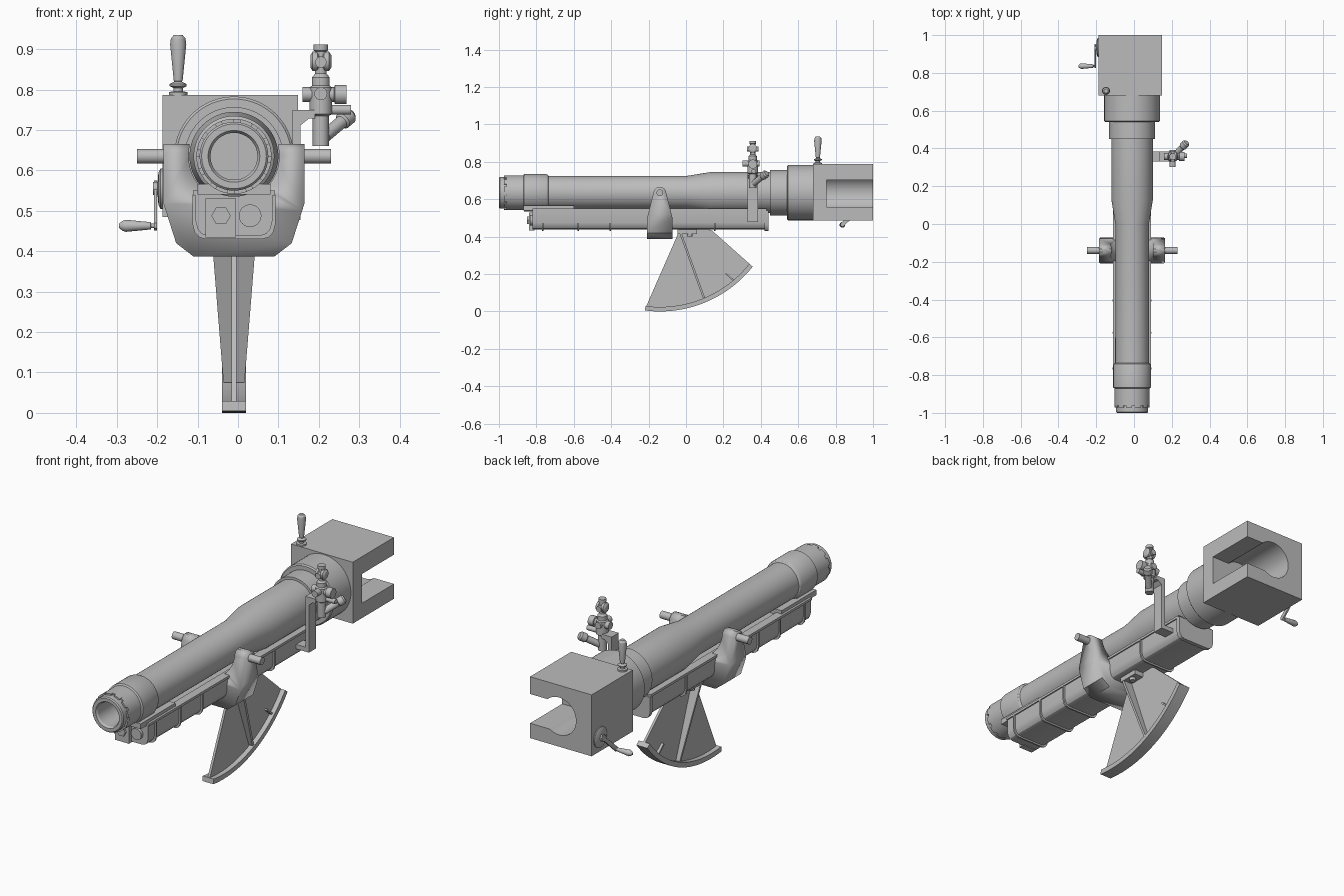
import bpy, bmesh, math
from mathutils import Vector, Matrix

if "Cube" in bpy.data.objects:
    bpy.data.objects.remove(bpy.data.objects["Cube"])

steel = bpy.data.materials.new("grey_steel")
steel.diffuse_color = (0.5, 0.5, 0.5, 1)
steel.use_nodes = True
steel.node_tree.nodes["Principled BSDF"].inputs["Base Color"].default_value = steel.diffuse_color
CX, CZ = -0.01, 0.635      # bore axis
PIVOT_Y = -0.14            # trunnion axis


def finish(name, bm, smooth=True):
    bmesh.ops.remove_doubles(bm, verts=bm.verts, dist=1e-5)
    bmesh.ops.recalc_face_normals(bm, faces=bm.faces)
    me = bpy.data.meshes.new(name)
    bm.to_mesh(me)
    bm.free()
    ob = bpy.data.objects.new(name, me)
    bpy.context.collection.objects.link(ob)
    me.materials.append(steel)
    if smooth:
        bpy.ops.object.select_all(action='DESELECT')
        ob.select_set(True)
        bpy.context.view_layer.objects.active = ob
        bpy.ops.object.shade_smooth_by_angle(angle=math.radians(30))
    return ob


def lathe(name, origin, axis, profile, n=32):
    """Revolve (radius, distance) pairs around an axis."""
    bm = bmesh.new()
    rot = Vector((0, 0, 1)).rotation_difference(Vector(axis)).to_matrix()
    rings = []
    for r, t in profile:
        rings.append([bm.verts.new(Vector(origin) + rot @ Vector(
            (r * math.cos(2 * math.pi * i / n), r * math.sin(2 * math.pi * i / n), t)))
            for i in range(n)] if r > 0 else
            [bm.verts.new(Vector(origin) + rot @ Vector((0, 0, t)))])
    for a, b in zip(rings, rings[1:]):
        for i in range(n):
            j = (i + 1) % n
            f = [a[i % len(a)], a[j % len(a)], b[j % len(b)], b[i % len(b)]]
            bm.faces.new(list(dict.fromkeys(f)))
    for ring in (rings[0], rings[-1]):
        if len(ring) > 1:
            bm.faces.new(ring)
    return finish(name, bm)


def rod(name, a, b, r, n=24):
    d = Vector(b) - Vector(a)
    return lathe(name, a, d.normalized(), [(r, 0), (r, d.length)], n)


def prism(name, pts, lo, hi, axis, smooth=True):
    """Extrude a 2D outline: axis 'y' takes (x, z), axis 'x' takes (y, z)."""
    bm = bmesh.new()
    put = (lambda p, t: (p[0], t, p[1])) if axis == 'y' else (lambda p, t: (t, p[0], p[1]))
    a = [bm.verts.new(put(p, lo)) for p in pts]
    b = [bm.verts.new(put(p, hi)) for p in pts]
    bm.faces.new(a)
    bm.faces.new(b)
    for i in range(len(pts)):
        j = (i + 1) % len(pts)
        bm.faces.new((a[i], a[j], b[j], b[i]))
    return finish(name, bm, smooth)


def box(name, x, y, z):
    return prism(name, [(x[0], z[0]), (x[1], z[0]), (x[1], z[1]), (x[0], z[1])], y[0], y[1], 'y', False)


def boolean(ob, cutter, op):
    m = ob.modifiers.new(op.lower(), 'BOOLEAN')
    m.object, m.operation, m.solver = cutter, op, 'EXACT'
    cutter.hide_render = True
    cutter.hide_set(True)


def arc(cx, cy, r, a0, a1, n):
    return [(cx + r * math.cos(math.radians(a0 + (a1 - a0) * i / n)),
             cy + r * math.sin(math.radians(a0 + (a1 - a0) * i / n))) for i in range(n + 1)]


def mirror_outline(half):
    """Half outline (offset, z) mirrored across the bore plane."""
    return [(CX + x, z) for x, z in half] + [(CX - x, z) for x, z in reversed(half)]


# Barrel with hollow bore, tapered chamber and rear collars
lathe("barrel", (CX, 0, CZ), (0, 1, 0), [
    (0, 0.6), (0.058, 0.6), (0.058, -0.99), (0.064, -1), (0.08, -1), (0.085, -0.995),
    (0.085, -0.96), (0.093, -0.96), (0.093, -0.87), (0.1, -0.865), (0.1, -0.75), (0.096, -0.74),
    (0.089, -0.735), (0.089, 0.0), (0.11, 0.13), (0.11, 0.45), (0.122, 0.45), (0.122, 0.54),
    (0.142, 0.54), (0.148, 0.546), (0.148, 0.69), (0, 0.69)], 64)

# Muzzle ring teeth
for k in range(12):
    a = 360 * k / 12
    prism("muzzle_tooth", arc(CX, CZ, 0.093, a, a + 20, 4) + arc(CX, CZ, 0.08, a + 20, a, 4),
          -0.972, -0.955, 'y')

# Breech block, open at the rear and on the right
breech = box("breech_block", (-0.187, 0.148), (0.68, 1.0), (0.485, 0.787))
boolean(breech, rod("breech_bore_cutter", (CX, 0.75, CZ), (CX, 1.1, CZ), 0.092, 48), 'DIFFERENCE')
boolean(breech, box("breech_slot_cutter", (CX, 0.3), (0.75, 1.1), (0.558, 0.702)), 'DIFFERENCE')

# Cradle trough, rails, ribs and end plates
trough = [(0.095, 0.54), (0.095, 0.475), (0.09, 0.455), (0.08, 0.443), (0.065, 0.438)]
prism("cradle", mirror_outline(trough), -0.82, 0.43, 'y')
band = [(x * 1.08, z if z > 0.5 else z - 0.008) for x, z in trough]
for y in (-0.765, -0.575, -0.405, 0.155):
    prism("cradle_rib", mirror_outline(band), y - 0.004, y + 0.004, 'y')
prism("cradle_end", mirror_outline(band), 0.42, 0.44, 'y')
for s in (-1, 1):
    x = sorted((CX + s * 0.06, CX + s * 0.101))
    box("cradle_rail", x, (-0.82, 0.43), (0.538, 0.55))
box("muzzle_slide", (CX - 0.09, CX + 0.09), (-0.87, -0.6), (0.54, 0.566))
box("cradle_front_plate", (-0.08, -0.005), (-0.84, -0.81), (0.434, 0.53))
rod("recoil_cylinder", (0.03, -0.835, 0.488), (0.03, -0.8, 0.488), 0.028)
rod("recoil_nut", (-0.042, -0.85, 0.488), (-0.042, -0.82, 0.488), 0.024, 6)

# Trunnion yoke: front outline limited by its tapered side outline
yoke_half = [(0.11, 0.665), (0.175, 0.665), (0.175, 0.52), (0.143, 0.42), (0.1, 0.387)]
saddle = [(x, z) for x, z in arc(CX, CZ, 0.112, 180, 360, 24)]
yoke = prism("trunnion_yoke", saddle + mirror_outline(yoke_half), -0.21, -0.07, 'y')
side = [(-0.208, 0.38), (-0.072, 0.38), (-0.072, 0.5)] + \
    arc(PIVOT_Y, 0.632, 0.034, 20, 160, 10) + [(-0.208, 0.5)]
boolean(yoke, prism("yoke_side_cutter", side, -0.3, 0.3, 'x'), 'INTERSECT')
for s in (-1, 1):
    rod("trunnion_pin", (CX + s * 0.13, PIVOT_Y, CZ), (CX + s * 0.24, PIVOT_Y, CZ), 0.018)

# Elevation arc: thin web, curved rim, tapered rib and mounting block
a0, a1 = 262.8, 321.5
R = 0.635
prism("arc_web", arc(PIVOT_Y, CZ, R - 0.01, a0, a1, 24) + [(0.14, 0.432), (0.1, 0.445), (-0.04, 0.445), (-0.045, 0.41)],
      CX - 0.006, CX + 0.006, 'x')
prism("arc_rim", arc(PIVOT_Y, CZ, R, a0, a1, 24) + arc(PIVOT_Y, CZ, R - 0.024, a1, a0, 24),
      CX - 0.03, CX + 0.03, 'x')
rib = bmesh.new()
for y, z, w in ((-0.035, 0.435, 0.055), (0.095, 0.075, 0.026)):
    for sx, sy in ((-1, -1), (1, -1), (1, 1), (-1, 1)):
        rib.verts.new((CX + sx * w, y + sy * 0.006, z))
bmesh.ops.convex_hull(rib, input=rib.verts)
finish("arc_rib", rib, False)
prism("arc_stop", [(0.21, 0.2), (0.25, 0.165), (0.255, 0.171), (0.215, 0.206)], CX - 0.02, CX + 0.02, 'x', False)
box("arc_mount", (CX - 0.055, CX + 0.055), (-0.045, 0.06), (0.415, 0.445))
for s in (-1, 1):
    rod("arc_bolt", (CX + s * 0.035, 0.02, 0.4), (CX + s * 0.035, 0.02, 0.42), 0.015, 12)

# Sight bracket: foot, post and arm
prism("sight_bracket", [(0.07, 0.478), (0.155, 0.478), (0.155, 0.712), (0.175, 0.728), (0.19, 0.728),
                        (0.19, 0.75), (0.135, 0.75), (0.135, 0.5), (0.07, 0.5)], 0.33, 0.385, 'y', False)

# Sight body, head, knobs and eyepiece
SX, SY = 0.205, 0.357
lathe("sight_body", (SX, SY, 0), (0, 0, 1), [
    (0.02, 0.66), (0.02, 0.735), (0.028, 0.74), (0.028, 0.805), (0.022, 0.81), (0.022, 0.83),
    (0.014, 0.84), (0.014, 0.895), (0.018, 0.897), (0.018, 0.912)])
lathe("sight_head", (SX - 0.026, SY, 0.87), (1, 0, 0), [
    (0.015, 0), (0.024, 0.006), (0.024, 0.018), (0.012, 0.026), (0.024, 0.034), (0.024, 0.046), (0.015, 0.052)])
rod("sight_front_lens", (SX, SY - 0.03, 0.868), (SX, SY + 0.03, 0.868), 0.014)
lathe("sight_drum", (0.16, SY, 0.788), (1, 0, 0), [
    (0.018, 0), (0.018, 0.078), (0.024, 0.08), (0.024, 0.108)])
rod("sight_cross_knob", (SX, SY - 0.055, 0.79), (SX, SY + 0.035, 0.79), 0.016)
rod("sight_side_knob", (SX, SY + 0.005, 0.75), (0.28, SY + 0.005, 0.75), 0.012)
d = Vector((0.065, 0.07, 0.055))
lathe("sight_eyepiece", (0.215, 0.363, 0.685), d.normalized(), [
    (0.016, 0), (0.016, 0.07), (0.021, 0.075), (0.021, 0.1), (0.015, 0.108)])

# Breech handle on top
GRIP = [(0.011, 0.035), (0.02, 0.125), (0.018, 0.14), (0.011, 0.148)]
lathe("breech_handle", (-0.148, 0.705, 0.787), (0, 0, 1), [
    (0.023, 0), (0.023, 0.007), (0.012, 0.009), (0.012, 0.017), (0.021, 0.022), (0.021, 0.027),
    (0.009, 0.033)] + GRIP)

# Crank on the left side of the breech
lathe("crank_hub", (-0.186, 0.935, 0.555), (-1, 0, 0), [(0.05, 0), (0.05, 0.006), (0.04, 0.011), (0.016, 0.013), (0.016, 0.024)])
prism("crank_arm", [(0.945, 0.575), (0.953, 0.56), (0.838, 0.452), (0.826, 0.458), (0.826, 0.47)],
      -0.208, -0.2, 'x', False)
lathe("crank_grip", (-0.2, 0.836, 0.463), (-1, 0, 0), [
    (0.006, 0), (0.006, 0.015), (0.009, 0.016), (0.015, 0.078), (0.012, 0.086), (0.005, 0.095)])
